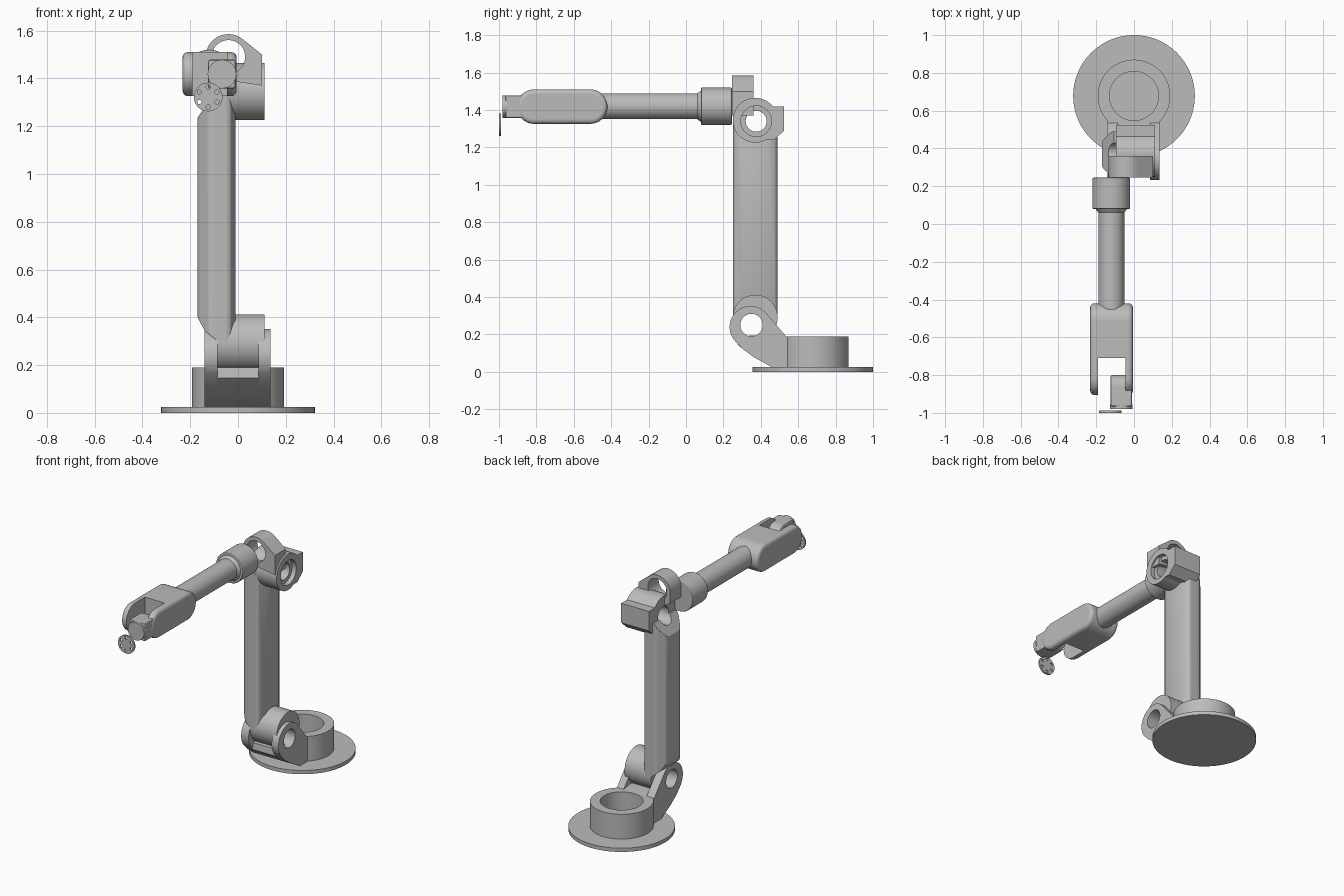
import bpy, bmesh, math
from mathutils import Vector

cube = bpy.data.objects.get("Cube")
if cube:
    bpy.data.objects.remove(cube, do_unlink=True)

metal = bpy.data.materials.new("light_grey_metal")
metal.use_nodes = True
GREY = (0.5, 0.5, 0.5, 1)
metal.diffuse_color = GREY
metal.node_tree.nodes["Principled BSDF"].inputs["Base Color"].default_value = GREY


def arc(cx, cy, r, start=0, end=360, n=48):
    """Points on an arc; a full circle leaves out the repeated end point."""
    full = end - start == 360
    steps = n if full else n - 1
    angles = [math.radians(start + (end - start) * i / steps) for i in range(n)]
    return [(cx + r * math.cos(a), cy + r * math.sin(a)) for a in angles]


def prism(name, pts, axis, a, b):
    """Extrude a flat profile along an axis from a to b."""
    place = {"x": lambda p, t: (t, p[0], p[1]),
             "y": lambda p, t: (p[0], t, p[1]),
             "z": lambda p, t: (p[0], p[1], t)}[axis]
    bm = bmesh.new()
    low = [bm.verts.new(place(p, a)) for p in pts]
    high = [bm.verts.new(place(p, b)) for p in pts]
    bm.faces.new(low)
    bm.faces.new(high)
    for i in range(len(pts)):
        j = (i + 1) % len(pts)
        bm.faces.new((low[i], low[j], high[j], high[i]))
    bmesh.ops.recalc_face_normals(bm, faces=bm.faces)
    mesh = bpy.data.meshes.new(name)
    bm.to_mesh(mesh)
    bm.free()
    mesh.materials.append(metal)
    ob = bpy.data.objects.new(name, mesh)
    bpy.context.collection.objects.link(ob)
    return smooth(ob)


def smooth(ob):
    bpy.ops.object.select_all(action="DESELECT")
    ob.select_set(True)
    bpy.context.view_layer.objects.active = ob
    bpy.ops.object.shade_smooth_by_angle(angle=math.radians(30))
    return ob


def apply(ob, mod):
    bpy.context.view_layer.objects.active = ob
    bpy.ops.object.modifier_apply(modifier=mod.name)


def bevel(ob, width, segments=4):
    mod = ob.modifiers.new("bevel", "BEVEL")
    mod.width, mod.segments = width, segments
    mod.limit_method, mod.angle_limit = "ANGLE", math.radians(40)
    apply(ob, mod)
    return smooth(ob)


def boolean(ob, cutter, operation="DIFFERENCE"):
    mod = ob.modifiers.new("cut", "BOOLEAN")
    mod.operation, mod.solver, mod.object = operation, "EXACT", cutter
    apply(ob, mod)
    bpy.data.objects.remove(cutter, do_unlink=True)
    return smooth(ob)


def hole(ob, axis, u, v, r, a, b):
    return boolean(ob, prism("cutter", arc(u, v, r), axis, a, b))


def rect(u0, v0, u1, v1):
    return [(u0, v0), (u1, v0), (u1, v1), (u0, v1)]


# Base plate and open turntable ring
prism("base_plate", arc(0, 0.678, 0.322, n=96), "z", 0, 0.025)
ring = prism("base_ring", arc(0, 0.678, 0.192, n=72), "z", 0.02, 0.19)
hole(ring, "z", 0, 0.678, 0.13, 0.025, 0.3)

# Shoulder fork: two cheeks and the web that joins them to the ring
cheek = arc(0.345, 0.24, 0.112, 42, 222, 32) + [
    (0.30, 0.125), (0.36, 0.08), (0.46, 0.025), (0.55, 0.025), (0.55, 0.19), (0.535, 0.19)]
for side, x0, x1 in (("left", 0.085, 0.135), ("right", -0.14, -0.085)):
    ob = prism("shoulder_cheek_" + side, cheek, "x", x0, x1)
    hole(ob, "x", 0.35, 0.25, 0.06, -0.5, 0.5)
web = [(0.275, 0.147), (0.30, 0.125), (0.36, 0.08), (0.46, 0.025), (0.55, 0.025),
       (0.55, 0.19), (0.53, 0.19), (0.47, 0.2), (0.28, 0.19)]
prism("shoulder_web", web, "x", -0.09, 0.09)

# Shoulder hub turning in the fork
hub = prism("shoulder_hub", arc(0.37, 0.292, 0.12), "x", -0.085, 0.11)
hole(hub, "x", 0.35, 0.25, 0.06, -0.5, 0.5)

# Upper arm: chamfered column with tapered ends
c = 0.05
column = [(-0.17 + c, 0.25), (-0.01 - c / 2, 0.25), (-0.01, 0.25 + c), (-0.01, 0.49 - c),
          (-0.01 - c / 2, 0.49), (-0.17 + c, 0.49), (-0.17, 0.49 - c), (-0.17, 0.25 + c)]
arm = prism("upper_arm", column, "z", 0.2, 1.4)
bevel(arm, 0.015, 3)
outline = [(-0.18, 0.42), (-0.14, 0.345), (-0.085, 0.30), (-0.04, 0.30), (-0.005, 0.38),
           (-0.005, 1.26), (-0.035, 1.33), (-0.105, 1.33), (-0.18, 1.22)]
boolean(arm, prism("cutter", outline, "y", 0, 0.8), "INTERSECT")
for z, y, r in ((1.34, 0.375, 0.056), (0.25, 0.35, 0.06)):
    hole(arm, "x", y, z, r, -0.5, 0.5)

# Elbow hub with a stepped bore and a block behind it
elbow = prism("elbow_hub", arc(0.37, 1.345, 0.12), "x", -0.095, 0.11)
block = [(0.36, 1.24), (0.47, 1.24), (0.525, 1.29), (0.525, 1.42), (0.36, 1.42)]
boolean(elbow, prism("cutter", block, "x", -0.095, 0.11), "UNION")
hole(elbow, "x", 0.375, 1.34, 0.056, -0.5, 0.5)
hole(elbow, "x", 0.375, 1.34, 0.082, 0.08, 0.5)

# Elbow arch, open along the forearm
arch = arc(-0.04, 1.49, 0.095, 52, 180, 32) + [(-0.135, 1.42), (-0.1, 1.40), (0.1, 1.37), (0.1, 1.50)]
ob = prism("elbow_arch", arch, "y", 0.245, 0.36)
hole(ob, "y", -0.04, 1.49, 0.07, 0, 0.8)

# Forearm turned around its own axis
AX, AZ = -0.12, 1.42
bevel(prism("forearm_collar", arc(AX, AZ, 0.1), "y", 0.08, 0.245), 0.006, 2)
prism("forearm_shaft", arc(AX, AZ, 0.069), "y", -0.46, 0.09)
flare = prism("forearm_flare", arc(AX, AZ, 0.085), "y", 0.06, 0.082)
for v in flare.data.vertices:
    if v.co.y < 0.07:
        v.co = Vector((AX, v.co.y, AZ)) + (v.co - Vector((AX, v.co.y, AZ))) * 0.81

# Wrist fork: rounded capsule with a slot at the front
R = 0.092
capsule = arc(-0.42 - R, AZ - 0.002, R, -90, 90, 24) + arc(-0.905 + R, AZ - 0.002, R, 90, 270, 24)
wrist = bevel(prism("wrist_fork", capsule, "x", -0.232, -0.006), 0.022)
boolean(wrist, prism("cutter", rect(-0.19, -1.1, -0.045, -0.71), "z", 1, 2))

# Tool head on the wrist pivot
pivot = arc(-0.86, AZ - 0.002, 0.06, 90, -90, 24) + [(-0.965, 1.358), (-0.965, 1.478)]
bevel(prism("tool_pivot", pivot, "x", -0.125, -0.01), 0.008, 2)
prism("tool_face", arc(-0.067, AZ - 0.002, 0.06, n=32), "y", -0.98, -0.955)

# Tool flange with a ring of bolt holes
flange = prism("tool_flange", arc(-0.125, 1.322, 0.06), "y", -1.0, -0.988)
for x, z in arc(-0.125, 1.322, 0.042, 30, 390, 6):
    hole(flange, "y", x, z, 0.009, -1.1, -0.9)
